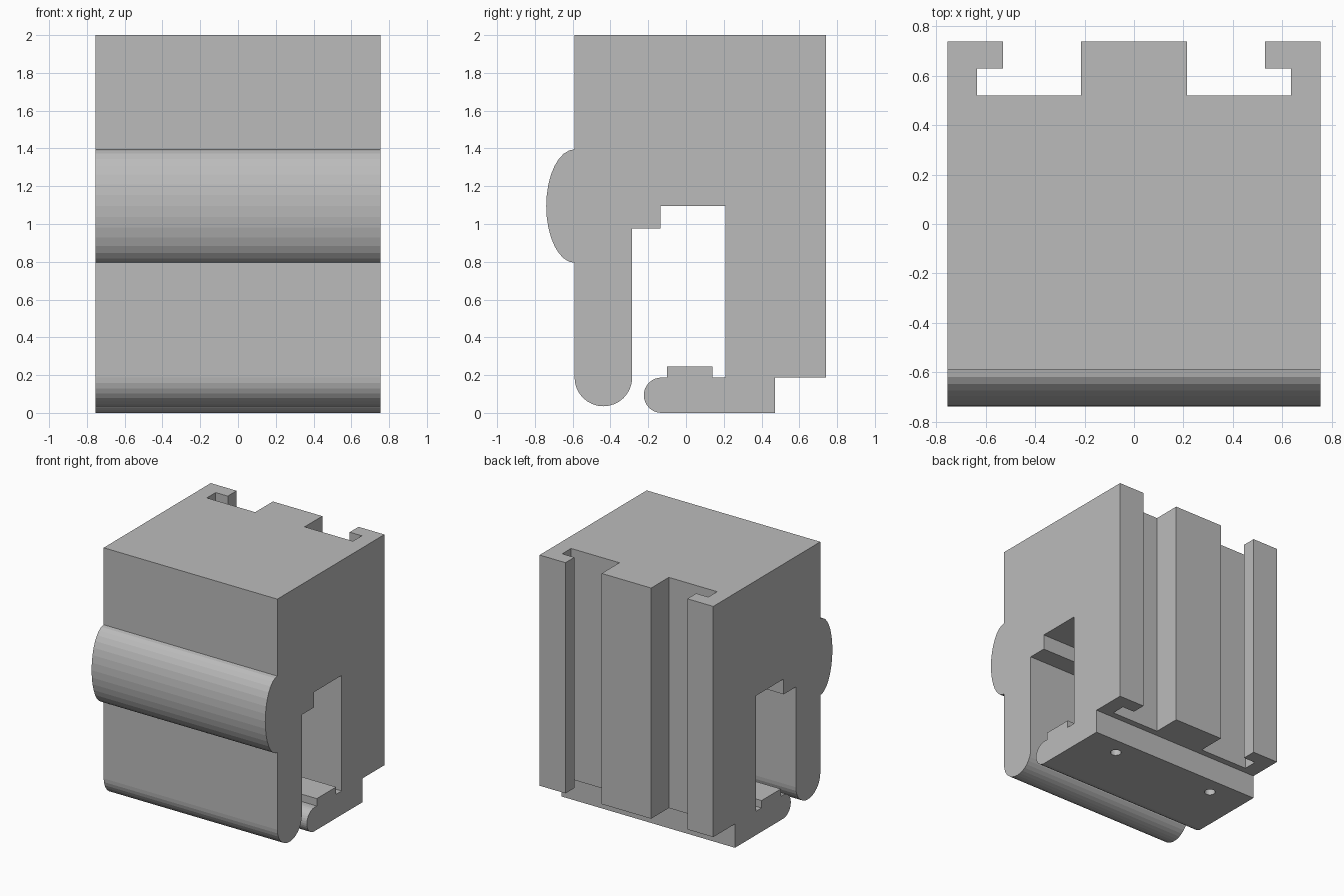
import bpy, bmesh, math
from mathutils import Vector

if "Cube" in bpy.data.objects:
    bpy.data.objects.remove(bpy.data.objects["Cube"])

HALF_W = 0.755
SEG = 16

grey = bpy.data.materials.new("mid grey")
grey.diffuse_color = (0.5, 0.5, 0.5, 1)
grey.use_nodes = True
grey.node_tree.nodes["Principled BSDF"].inputs["Base Color"].default_value = grey.diffuse_color


def arc(cy, cz, ry, rz, a0, a1):
    """Points (y, z) along an elliptical arc, angles in degrees."""
    pts = []
    for i in range(SEG + 1):
        a = math.radians(a0 + (a1 - a0) * i / SEG)
        pts.append((cy + ry * math.cos(a), cz + rz * math.sin(a)))
    return pts


def prism(name, base, offset):
    """Extrude a closed outline of 3D points along an offset."""
    bm = bmesh.new()
    face = bm.faces.new([bm.verts.new(p) for p in base])
    ext = bmesh.ops.extrude_face_region(bm, geom=[face])
    verts = [g for g in ext["geom"] if isinstance(g, bmesh.types.BMVert)]
    bmesh.ops.translate(bm, vec=Vector(offset), verts=verts)
    bmesh.ops.recalc_face_normals(bm, faces=bm.faces)
    mesh = bpy.data.meshes.new(name)
    bm.to_mesh(mesh)
    bm.free()
    mesh.materials.append(grey)
    obj = bpy.data.objects.new(name, mesh)
    bpy.context.collection.objects.link(obj)
    return obj


# Side profile: block, front bulge, rounded front leg, inner opening, lower hook
profile = [(0.74, 2.0), (-0.59, 2.0)]
profile += arc(-0.59, 1.095, 0.15, 0.30, 90, 270)
profile += arc(-0.4375, 0.187, 0.1525, 0.152, 180, 360)
profile += [(-0.285, 0.975), (-0.135, 0.975), (-0.135, 1.095), (0.21, 1.095),
            (0.21, 0.187), (0.14, 0.187), (0.14, 0.245), (-0.10, 0.245),
            (-0.10, 0.187)]
profile += arc(-0.13, 0.0935, 0.0935, 0.0935, 90, 270)
profile += [(0.47, 0.0), (0.47, 0.187), (0.74, 0.187)]
body = prism("clamp_body", [(-HALF_W, y, z) for y, z in profile],
             (2 * HALF_W, 0, 0))

# Back channels with an undercut lip, and screw holes under the foot
slot = [(0.215, 0.52), (0.635, 0.52), (0.635, 0.63), (0.53, 0.63),
        (0.53, 0.9), (0.215, 0.9)]
for side, s in (("left", -1), ("right", 1)):
    channel = prism(side + "_channel_cutter",
                    [(s * x, y, 0.1) for x, y in slot if True], (0, 0, 2.1))
    circle = [(s * 0.453 + 0.04 * math.cos(2 * math.pi * i / 24),
               0.33 + 0.04 * math.sin(2 * math.pi * i / 24), -0.1)
              for i in range(24)]
    hole = prism(side + "_screw_hole_cutter", circle, (0, 0, 0.35))
    for cutter in (channel, hole):
        cutter.hide_render = True
        cutter.hide_set(True)
        mod = body.modifiers.new(cutter.name, "BOOLEAN")
        mod.operation = "DIFFERENCE"
        mod.solver = "EXACT"
        mod.object = cutter
